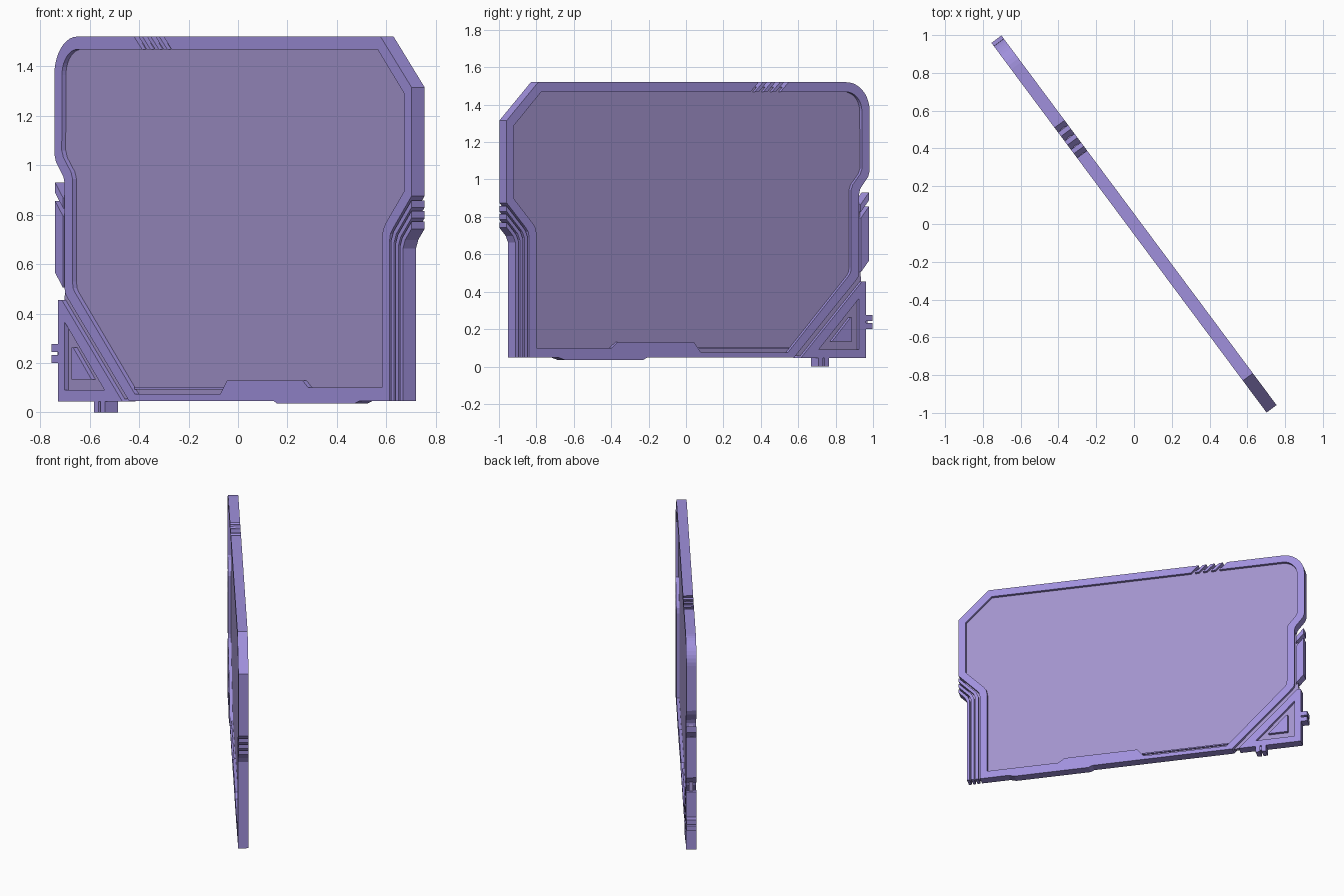
import bpy, bmesh
from math import cos, sin, pi
from mathutils import Matrix

T = 0.033                      # half thickness of the frame
# Panel space: X runs along the panel, Y is up, Z is the panel normal
ux, uy = 0.597, -0.802
PANEL = Matrix(((ux, 0, uy, 0), (uy, 0, -ux, 0), (0, 1, 0, 0), (0, 0, 0, 1)))


def material(name, color):
    m = bpy.data.materials.new(name)
    m.diffuse_color = color
    return m


violet = material("violet_frame", (0.35, 0.28, 0.72, 1))
glass = material("violet_glass", (0.36, 0.29, 0.60, 0.6))


def slab(name, pts, half=T, mat=violet):
    """Flat outline extruded symmetrically through the panel thickness."""
    bm = bmesh.new()
    face = bm.faces.new([bm.verts.new((x, z, -half)) for x, z in pts])
    top = bmesh.ops.extrude_face_region(bm, geom=[face])
    verts = [g for g in top["geom"] if isinstance(g, bmesh.types.BMVert)]
    bmesh.ops.translate(bm, vec=(0, 0, 2 * half), verts=verts)
    bmesh.ops.recalc_face_normals(bm, faces=bm.faces)
    bm.transform(PANEL)
    me = bpy.data.meshes.new(name)
    bm.to_mesh(me)
    bm.free()
    me.materials.append(mat)
    ob = bpy.data.objects.new(name, me)
    bpy.context.collection.objects.link(ob)
    return ob


def box(name, x0, x1, z0, z1, half=T):
    return slab(name, [(x0, z0), (x1, z0), (x1, z1), (x0, z1)], half)


def corner(r, n=10):
    """Rounded upper-left corner, from the side up to the top edge."""
    return [(-1.045 + r * cos(pi - i * pi / 2 / n),
             1.365 + r * sin(pi - i * pi / 2 / n)) for i in range(n + 1)]


# Frame: C-shaped band, open at the slanted slots in the top edge
outer = [(-0.46, 1.52), (1.01, 1.52), (1.22, 1.315), (1.22, 0.875),
         (1.095, 0.745), (1.077, 0.722), (1.07, 0.69), (1.07, 0.047),
         (0.87, 0.047), (0.83, 0.035), (0.31, 0.035), (0.285, 0.047),
         (-0.695, 0.047), (-1.115, 0.467), (-1.126, 0.482), (-1.13, 0.50),
         (-1.13, 0.925), (-1.138, 0.952), (-1.19, 1.015), (-1.20, 1.045)]
outer += corner(0.155) + [(-0.66, 1.52)]
inner = [(-0.405, 1.468), (0.99, 1.468), (1.17, 1.29), (1.17, 0.895),
         (1.045, 0.765), (1.027, 0.74), (1.02, 0.705), (1.02, 0.10),
         (0.52, 0.10), (0.48, 0.13), (-0.03, 0.13), (-0.075, 0.075),
         (-0.655, 0.075), (-1.06, 0.485), (-1.073, 0.503), (-1.077, 0.53),
         (-1.077, 0.945), (-1.087, 0.972), (-1.138, 1.03), (-1.15, 1.06)]
inner += corner(0.103) + [(-0.605, 1.468)]
slab("screen_frame", outer + inner[::-1])

# Slanted slats filling the opening in the top edge
for i in range(3):
    a = -0.66 + 0.031 + i * 0.057
    slab(f"top_slat_{i + 1}", [(a, 1.52), (a + 0.026, 1.52),
                               (a + 0.081, 1.468), (a + 0.055, 1.468)])

# Thin screen plate, which also backs the trim around the frame
plate = [(1.0, 1.495), (1.195, 1.30), (1.195, 0.88), (1.15, 0.74),
         (1.15, 0.055), (-1.16, 0.055), (-1.16, 0.44), (-1.15, 0.53),
         (-1.15, 0.86), (-1.125, 0.93), (-1.175, 1.04)] + corner(0.13)
slab("screen", plate, 0.013, glass)

# Thin strip above the lower slot
box("lower_strip", -0.67, -0.06, 0.093, 0.102, 0.024)

# Three stepped bars following the lower right of the frame
for i in range(3):
    edge = []
    for d in (0.012 + 0.03 * i, 0.032 + 0.03 * i):
        edge.append([(1.07 + d, 0.047), (1.07 + d, 0.70 - 0.4 * d),
                     (1.085 + d, 0.735 - 0.4 * d), (1.22, 0.875 - 1.44 * d)])
    slab(f"side_bar_{i + 1}", edge[0] + edge[1][::-1])

# Clips on the left edge
slab("upper_clip", [(-1.195, 0.93), (-1.14, 0.867), (-1.14, 0.825), (-1.195, 0.888)])
slab("long_clip", [(-1.195, 0.855), (-1.142, 0.795), (-1.142, 0.505), (-1.195, 0.565)])

# Triangular corner bracket: a ring closed by two mirrored halves, and its inlay
o = [(-1.175, 0.455), (-1.175, 0.045), (-0.74, 0.045), (-1.15, 0.455)]
h = [(-1.13, 0.365), (-1.13, 0.09), (-0.86, 0.09)]
slab("bracket_side", [o[0], o[1], h[1], h[0], o[3]])
slab("bracket_base", [o[1], o[2], h[2], h[1]])
slab("bracket_diagonal", [o[2], o[3], h[0], h[2]])
slab("bracket_inlay", [(-1.083, 0.262), (-1.083, 0.133), (-0.948, 0.133), (-1.072, 0.262)])

# Pairs of small tabs with a neck, on the side and underneath
for i, z in enumerate((0.20, 0.244)):
    box(f"side_tab_{i + 1}", -1.22, -1.172, z, z + 0.032)
box("side_tab_neck", -1.195, -1.172, 0.225, 0.25, 0.02)
for i, x in enumerate((-0.93, -0.888)):
    box(f"foot_tab_{i + 1}", x, x + 0.03, 0.0, 0.048)
box("foot_tab_neck", -0.905, -0.88, 0.02, 0.048, 0.02)
